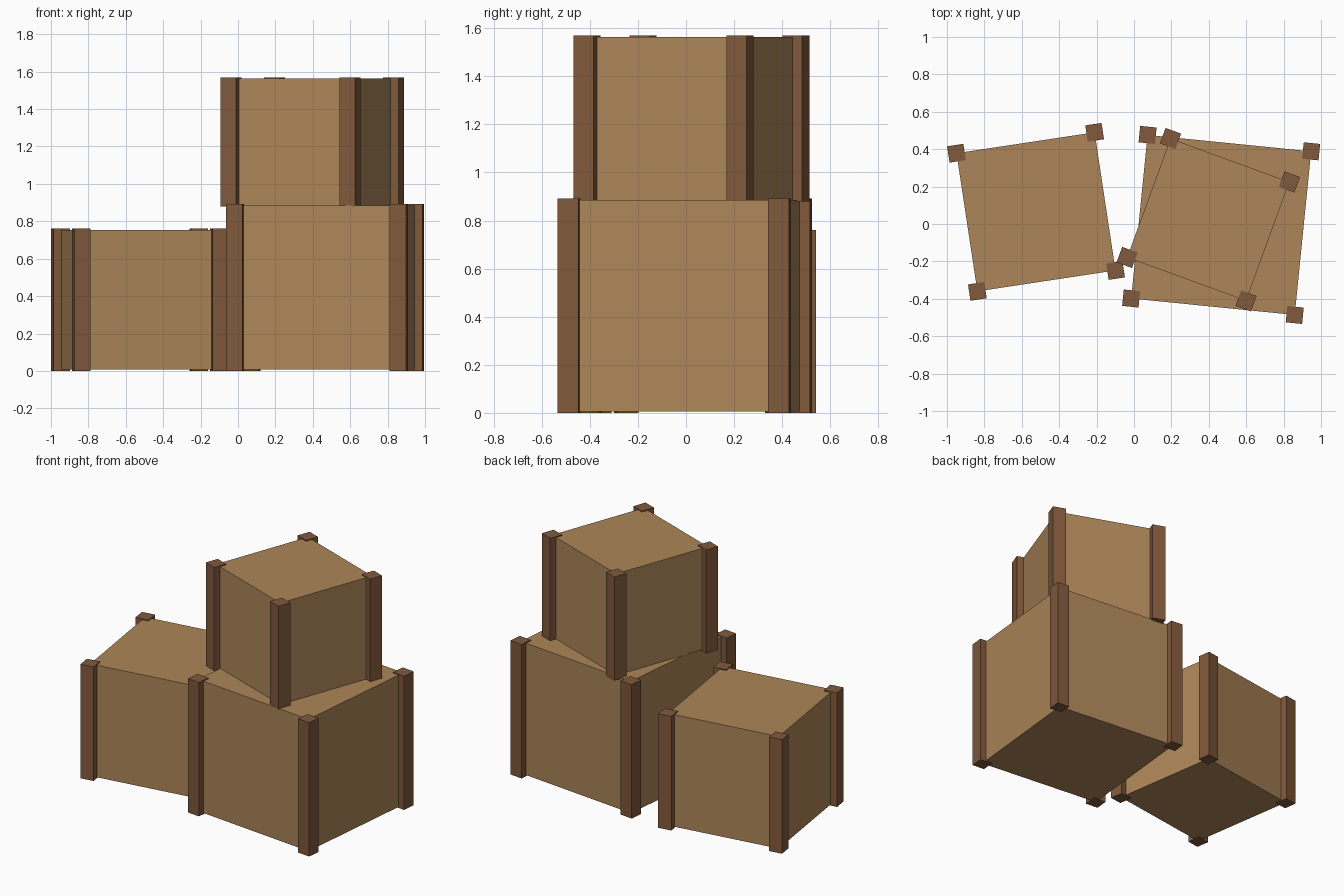
import bpy
from math import radians, cos, sin

if "Cube" in bpy.data.objects:
    bpy.data.objects.remove(bpy.data.objects["Cube"])


def material(name, rgb):
    m = bpy.data.materials.new(name)
    m.diffuse_color = (*rgb, 1)
    m.use_nodes = True
    m.node_tree.nodes["Principled BSDF"].inputs["Base Color"].default_value = m.diffuse_color
    return m


WOOD = material("crate_wood", (0.42, 0.24, 0.10))
TRIM = material("post_wood", (0.22, 0.10, 0.045))
POST = 0.088    # post thickness
LIP = 0.0066    # how far posts stick out above and below the box


def block(name, size, loc, angle, mat):
    bpy.ops.mesh.primitive_cube_add(size=1, location=loc, rotation=(0, 0, angle))
    ob = bpy.context.object
    ob.name = name
    ob.scale = size
    bpy.ops.object.transform_apply(location=False, rotation=False, scale=True)
    ob.data.materials.append(mat)


def crate(name, x, y, bottom, size, degrees):
    a = radians(degrees)
    z = bottom + size / 2
    block(name + "_box", (size, size, size), (x, y, z), a, WOOD)
    # Corner posts centred on the vertical edges
    h = size / 2
    for side, sx in (("left", -h), ("right", h)):
        for end, sy in (("front", -h), ("back", h)):
            px = x + sx * cos(a) - sy * sin(a)
            py = y + sx * sin(a) + sy * cos(a)
            block(f"{name}_{end}_{side}_post", (POST, POST, size + 2 * LIP),
                  (px, py, z), a, TRIM)


crate("left_crate", -0.524, 0.065, LIP, 0.747, 8.6)
crate("right_crate", 0.466, -0.005, LIP, 0.879, -5.73)
crate("top_crate", 0.397, 0.023, LIP + 0.879, 0.677, -20.05)
